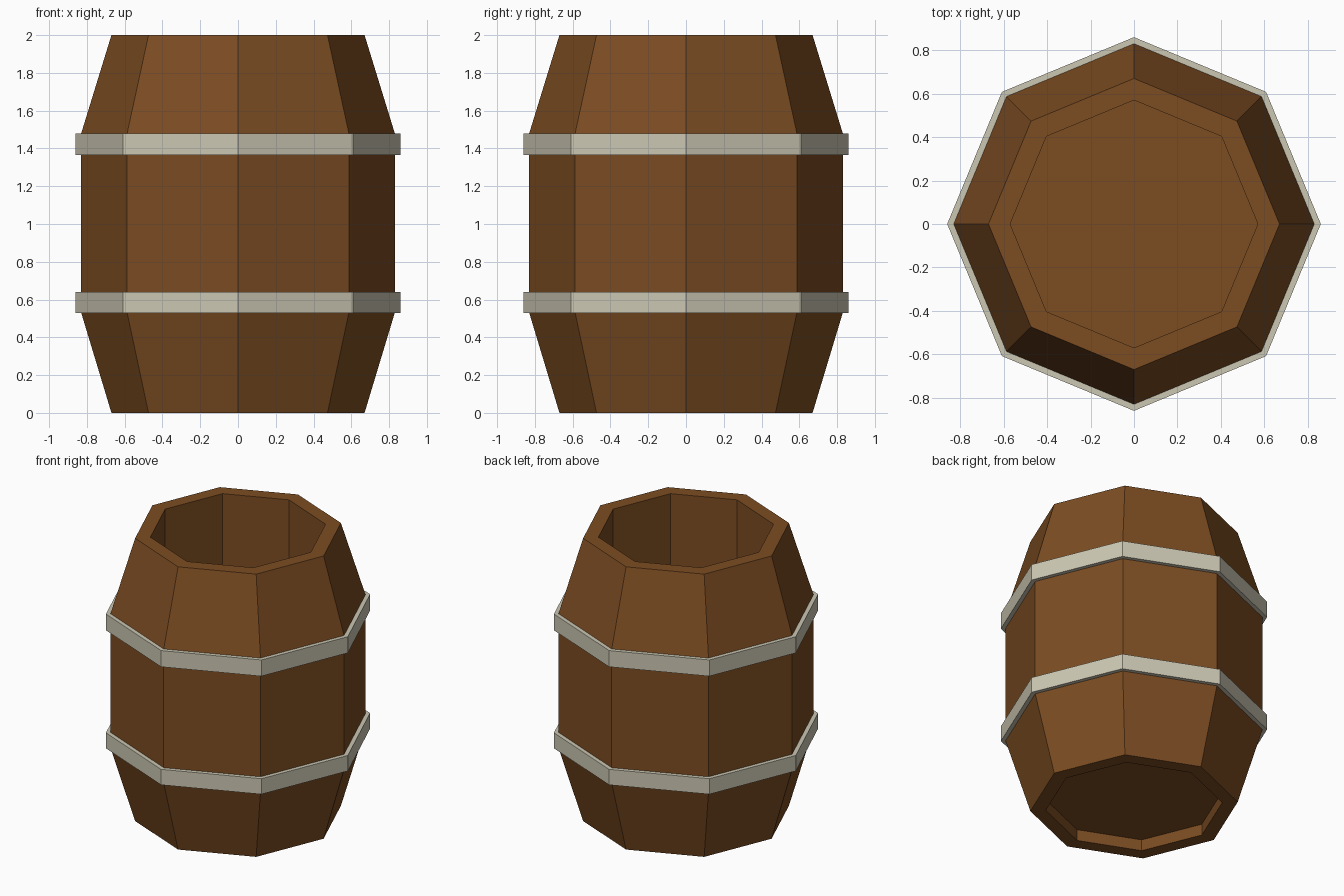
import bpy, bmesh
from math import cos, sin, tau

if "Cube" in bpy.data.objects:
    bpy.data.objects.remove(bpy.data.objects["Cube"])

SIDES = 8


def material(name, rgb):
    m = bpy.data.materials.new(name)
    m.diffuse_color = (*rgb, 1)
    m.use_nodes = True
    m.node_tree.nodes["Principled BSDF"].inputs["Base Color"].default_value = m.diffuse_color
    return m


def lathe(name, profile, mat, closed=True):
    """Revolve an (r, z) profile into eight flat sides, joined up or capped at its ends."""
    bm = bmesh.new()
    rings = [[bm.verts.new((r * cos(tau * i / SIDES), r * sin(tau * i / SIDES), z))
              for i in range(SIDES)] for r, z in profile]
    pairs = list(zip(rings, rings[1:]))
    if closed:
        pairs.append((rings[-1], rings[0]))
    else:
        bm.faces.new(rings[0])
        bm.faces.new(rings[-1])
    for a, b in pairs:
        for i in range(SIDES):
            j = (i + 1) % SIDES
            bm.faces.new((a[i], a[j], b[j], b[i]))
    bmesh.ops.recalc_face_normals(bm, faces=bm.faces)
    mesh = bpy.data.meshes.new(name)
    bm.to_mesh(mesh)
    bm.free()
    mesh.materials.append(mat)
    obj = bpy.data.objects.new(name, mesh)
    bpy.context.collection.objects.link(obj)
    return obj


wood = material("wood", (0.2, 0.073, 0.016))
metal = material("metal", (0.6, 0.57, 0.45))

# Hollow barrel: tapered outside, straight bore, floor set just above the bottom rim
lathe("barrel_body", [(0.57, 0.08), (0.57, 0), (0.67, 0), (0.83, 0.53), (0.83, 1.48),
                      (0.67, 2), (0.57, 2), (0.57, 0.12)], wood, closed=False)

# Metal hoops
for name, z0, z1 in (("lower_hoop", 0.53, 0.64), ("upper_hoop", 1.365, 1.48)):
    lathe(name, [(0.82, z0), (0.86, z0), (0.86, z1), (0.82, z1)], metal)
